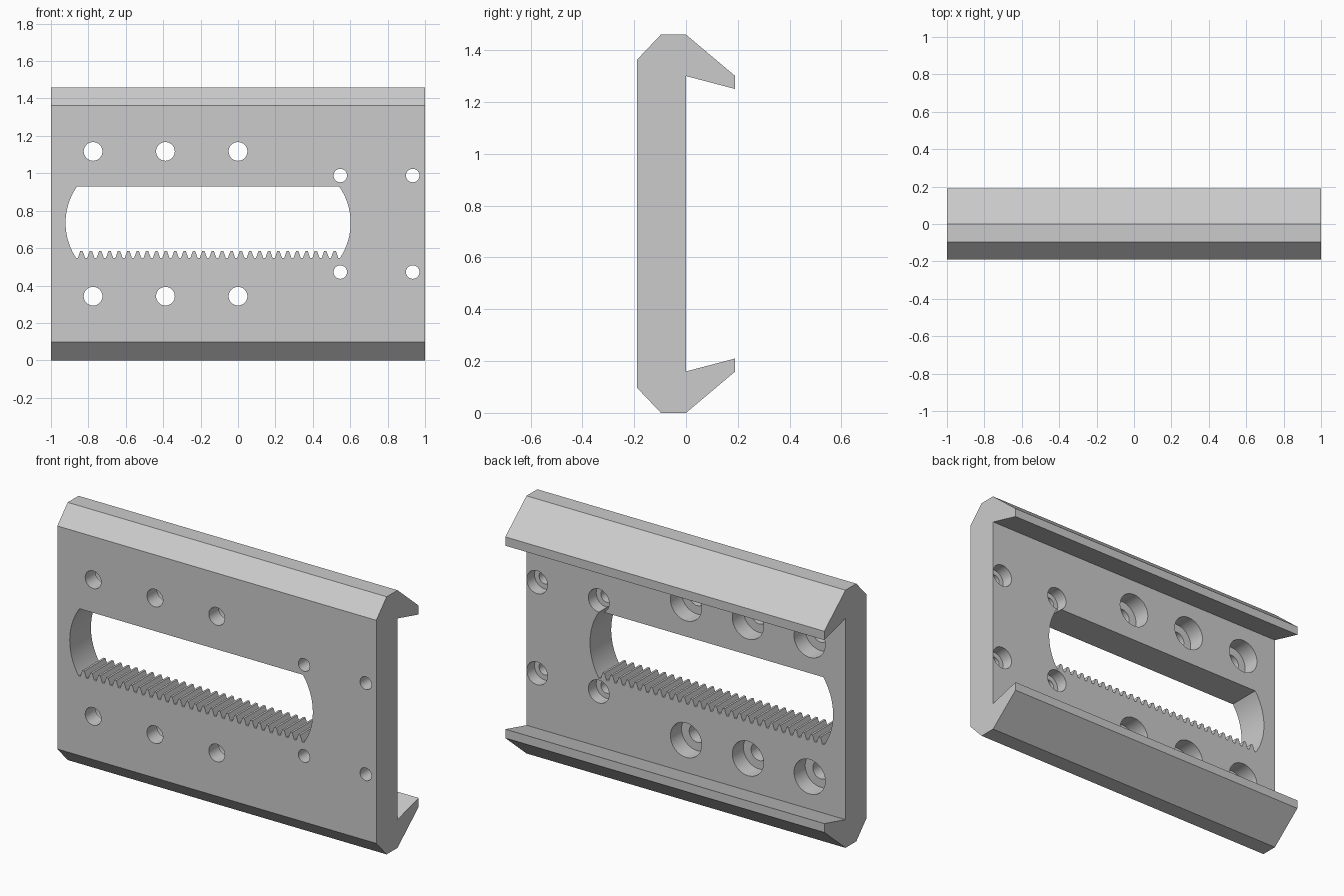
import bpy
import bmesh
from math import sin, cos, pi, asin

cube = bpy.data.objects.get("Cube")
if cube:
    bpy.data.objects.remove(cube, do_unlink=True)

DEPTH = 0.19      # half of the overall depth
HEIGHT = 1.46
MID = HEIGHT / 2

# Single plain grey
grey = bpy.data.materials.new("plain grey")
grey.use_nodes = True
colour = (0.6, 0.6, 0.6, 1)
grey.diffuse_color = colour
grey.node_tree.nodes["Principled BSDF"].inputs["Base Color"].default_value = colour


def solid(name, rings):
    """Closed solid through a list of equal-length point rings."""
    bm = bmesh.new()
    loops = [[bm.verts.new(p) for p in ring] for ring in rings]
    count = len(loops[0])
    for a, b in zip(loops, loops[1:]):
        for i in range(count):
            j = (i + 1) % count
            bm.faces.new((a[i], a[j], b[j], b[i]))
    bm.faces.new(loops[0][::-1])
    bm.faces.new(loops[-1])
    bm.normal_update()
    if bm.calc_volume(signed=True) < 0:
        bmesh.ops.reverse_faces(bm, faces=bm.faces[:])
    mesh = bpy.data.meshes.new(name)
    bm.to_mesh(mesh)
    bm.free()
    mesh.materials.append(grey)
    obj = bpy.data.objects.new(name, mesh)
    bpy.context.collection.objects.link(obj)
    return obj


# Plate with hooked rails: lower half of the section, mirrored upwards
lower = [(0, 0.16), (DEPTH, 0.21), (DEPTH, 0.16), (0, 0),
         (-0.097, 0), (-DEPTH, 0.098)]
section = lower + [(y, HEIGHT - z) for y, z in reversed(lower)]
plate = solid("clamp_plate", [[(x, y, z) for y, z in section] for x in (-1, 1)])
bpy.ops.object.select_all(action="DESELECT")
bpy.context.view_layer.objects.active = plate
plate.select_set(True)


def cut_away(cutter):
    """Subtract a cutter from the plate and drop it."""
    cut = plate.modifiers.new("opening", "BOOLEAN")
    cut.operation = "DIFFERENCE"
    cut.solver = "EXACT"
    cut.object = cutter
    bpy.context.view_layer.update()
    bpy.ops.object.modifier_apply(modifier=cut.name)
    bpy.data.objects.remove(cutter, do_unlink=True)


# Rack slot outline: toothed floor, bowed ends, flat top
CENTRE, HALF, TOP, ROOT, TIP = -0.16, 0.702, 0.93, 0.548, 0.585
TEETH = 28
pitch = 2 * HALF / TEETH
outline = []
for i in range(TEETH):
    x = CENTRE - HALF + i * pitch
    outline += [(x + 0.12 * pitch, ROOT), (x + 0.38 * pitch, TIP),
                (x + 0.62 * pitch, TIP), (x + 0.88 * pitch, ROOT)]
RADIUS, BOW_X, BOW_Z = 0.34, 0.762, 0.735
low, high = asin((ROOT - BOW_Z) / RADIUS), asin((TOP - BOW_Z) / RADIUS)
STEPS = 20
bow = []
for i in range(STEPS + 1):
    a = low + (high - low) * i / STEPS
    bow.append((BOW_X - RADIUS + RADIUS * cos(a), BOW_Z + RADIUS * sin(a)))
outline += [(CENTRE + x, z) for x, z in bow]
outline += [(CENTRE - x, z) for x, z in reversed(bow)]
cut_away(solid("slot_cutter", [[(x, y, z) for x, z in outline] for y in (-0.4, 0.4)]))


# Counterbored screw holes, opening wider at the back
def screw_hole(x, z, r, bore, depth, sides=40):
    steps = [(-0.4, r), (-depth, r), (-depth, bore), (0.04, bore)]
    cut_away(solid("hole_cutter", [
        [(x + q * cos(2 * pi * i / sides), y, z + q * sin(2 * pi * i / sides))
         for i in range(sides)] for y, q in steps]))


for side in (-1, 1):
    for x in (-0.775, -0.388, 0):
        screw_hole(x, MID + side * 0.387, 0.05, 0.098, 0.1)
    for x in (0.547, 0.934):
        screw_hole(x, MID + side * 0.258, 0.036, 0.065, 0.07)

bpy.ops.object.shade_smooth_by_angle(angle=pi / 9)
